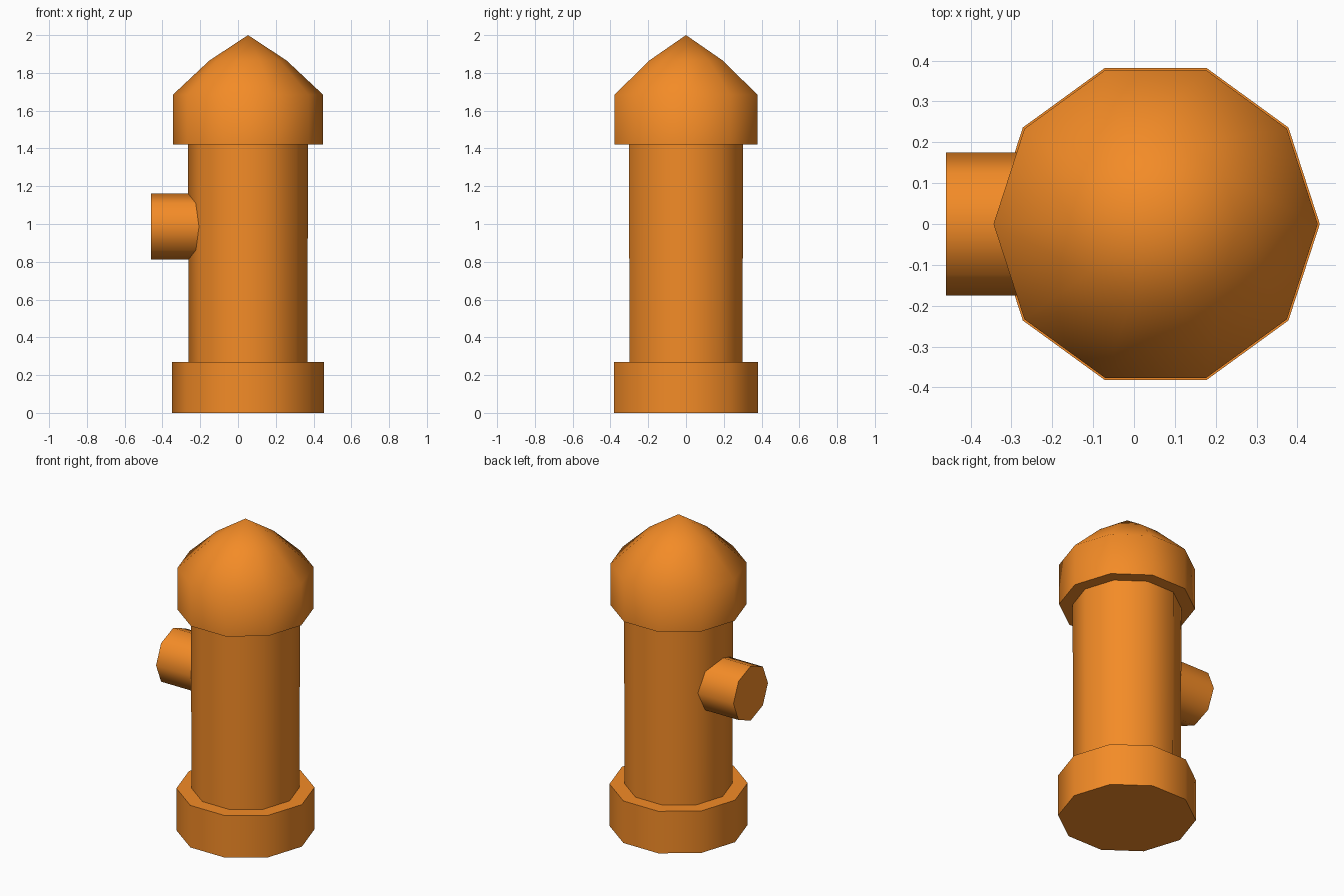
import bpy, bmesh, math
from mathutils import Matrix

if "Cube" in bpy.data.objects:
    bpy.data.objects.remove(bpy.data.objects["Cube"])

orange = bpy.data.materials.new("orange_paint")
orange.diffuse_color = (0.9, 0.26, 0.02, 1)
orange.use_nodes = True
orange.node_tree.nodes["Principled BSDF"].inputs["Base Color"].default_value = orange.diffuse_color


def lathe(name, profile, sides, matrix):
    """Closed solid from (radius, z) rings; a zero radius makes a tip."""
    bm = bmesh.new()
    rings = []
    for r, z in profile:
        if r == 0:
            rings.append([bm.verts.new((0, 0, z))] * sides)
        else:
            angles = [2 * math.pi * i / sides for i in range(sides)]
            rings.append([bm.verts.new((r * math.cos(a), r * math.sin(a), z)) for a in angles])
    for low, high in zip(rings, rings[1:]):
        for i in range(sides):
            j = (i + 1) % sides
            bm.faces.new(dict.fromkeys((low[i], low[j], high[j], high[i])))
    if profile[0][0]:
        bm.faces.new(rings[0][::-1])
    if profile[-1][0]:
        bm.faces.new(rings[-1])
    bm.transform(matrix)
    bmesh.ops.recalc_face_normals(bm, faces=bm.faces)
    mesh = bpy.data.meshes.new(name)
    bm.to_mesh(mesh)
    bm.free()
    mesh.materials.append(orange)
    obj = bpy.data.objects.new(name, mesh)
    bpy.context.collection.objects.link(obj)
    bpy.ops.object.select_all(action='DESELECT')
    obj.select_set(True)
    bpy.context.view_layer.objects.active = obj
    bpy.ops.object.shade_smooth_by_angle(angle=math.radians(60))
    return obj


axis = Matrix.Translation((0.053, 0, 0))

# Ten-sided base, barrel and domed cap on one axis
lathe("base", [(0.402, 0), (0.402, 0.27)], 10, axis)
lathe("barrel", [(0.314, 0.26), (0.318, 1.43)], 10, axis)
lathe("domed_cap", [(0.397, 1.42), (0.397, 1.685), (0.205, 1.865), (0, 2.0)], 10, axis)

# Eight-sided side outlet pointing to -x
lathe("side_outlet", [(0.175, 0), (0.175, 0.28)], 8,
      Matrix.Translation((-0.18, 0, 0.986)) @ Matrix.Rotation(-math.pi / 2, 4, 'Y'))
